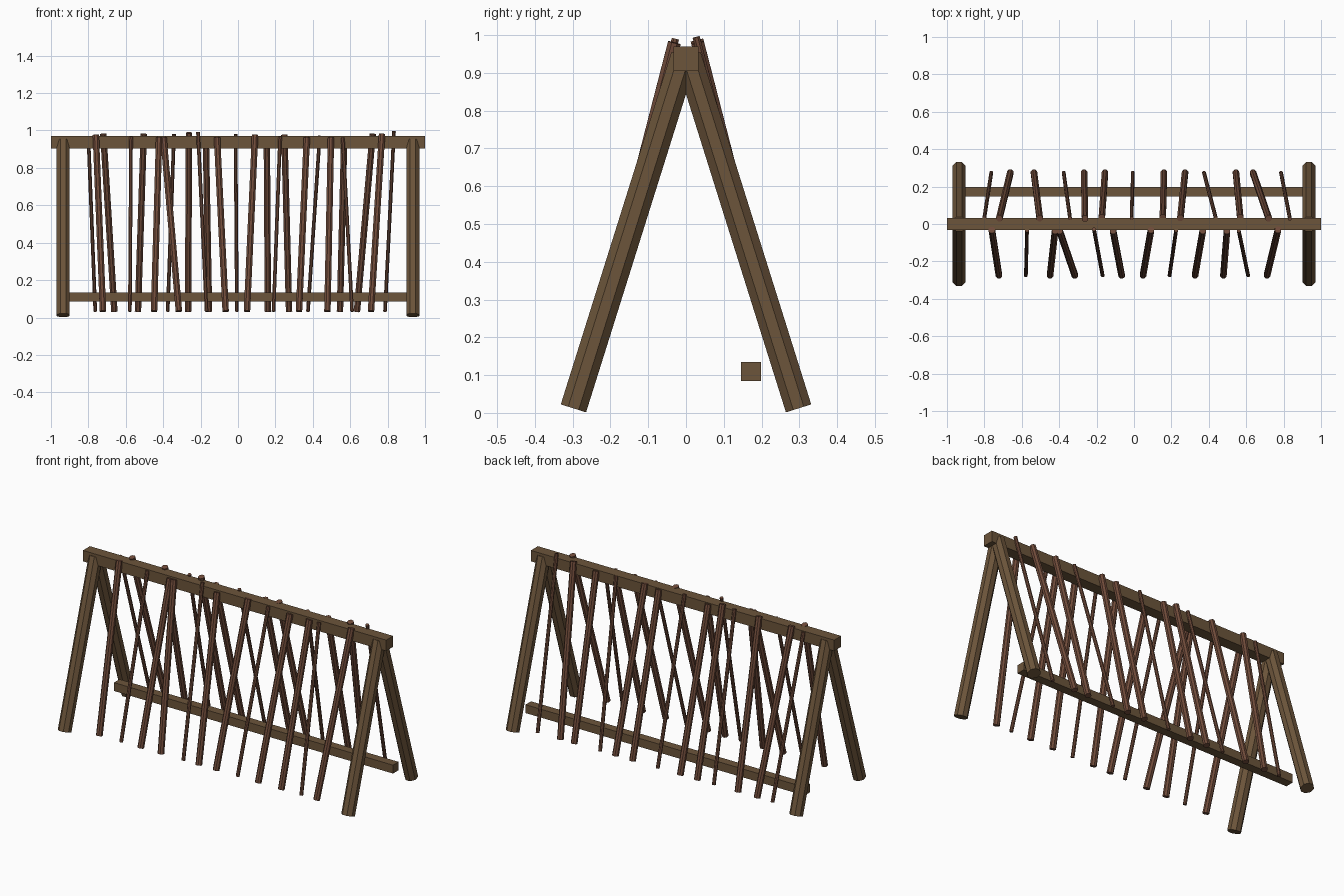
import bpy, math
from mathutils import Vector, Matrix

if "Cube" in bpy.data.objects:
    bpy.data.objects.remove(bpy.data.objects["Cube"])


def material(name, rgb):
    m = bpy.data.materials.new(name)
    m.diffuse_color = (*rgb, 1)
    m.use_nodes = True
    m.node_tree.nodes["Principled BSDF"].inputs["Base Color"].default_value = m.diffuse_color
    return m


TIMBER = material("timber", (0.15, 0.09, 0.043))
STICK = material("stick_wood", (0.16, 0.07, 0.042))


def beam(name, loc, size):
    bpy.ops.mesh.primitive_cube_add(size=1, location=loc)
    ob = bpy.context.object
    ob.name = name
    ob.data.transform(Matrix.Diagonal((*size, 1)))
    ob.data.materials.append(TIMBER)


def pole(name, a, b, r, mat, sides=8):
    a, b = Vector(a), Vector(b)
    d = b - a
    bpy.ops.mesh.primitive_cylinder_add(vertices=sides, radius=r, depth=d.length)
    ob = bpy.context.object
    ob.name = name
    # turn a flat side outward, then lean the pole along its axis
    ob.data.transform(Matrix.Rotation(math.pi / sides, 4, 'Z'))
    ob.rotation_euler = Vector((0, 0, 1)).rotation_difference(d).to_euler()
    ob.location = (a + b) / 2
    ob.data.materials.append(mat)


# Ridge beam and the low rail on the back side
beam("ridge_beam", (0, 0, 0.9375), (2, 0.066, 0.065))
beam("back_rail", (0, 0.172, 0.11), (1.84, 0.052, 0.05))

# A-frame legs at both ends
for sx in (-1, 1):
    for sy, side in ((-1, "front"), (1, "back")):
        pole(f"{side}_leg", (sx * 0.935, sy * 0.298, 0.012),
             (sx * 0.935, sy * 0.005, 0.945), 0.038, TIMBER)

# Leaning sticks: bottom x, top x, top z, thick?
FRONT = [(-.722, -.76, .975, 1), (-.578, -.572, .965, 0), (-.449, -.422, .96, 1),
         (-.316, -.398, .96, 1), (-.168, -.214, .99, 0), (-.066, -.112, .96, 1),
         (.048, .091, .975, 1), (.19, .225, .965, 0), (.326, .368, .96, 1),
         (.478, .497, .96, 1), (.61, .56, .96, 0), (.711, .77, .98, 1)]
BACK = [(-.763, -.8, .965, 0), (-.661, -.72, .98, 1), (-.535, -.504, .98, 1),
        (-.376, -.342, .98, 0), (-.267, -.262, .987, 1), (-.155, -.172, .965, 1),
        (-.006, -.013, .98, 0), (.16, .154, .965, 1), (.273, .248, .975, 1),
        (.374, .437, .97, 0), (.545, .568, .965, 1), (.636, .72, .98, 1),
        (.786, .834, .995, 0)]
for sy, side, rows in ((-1, "front", FRONT), (1, "back", BACK)):
    for x0, x1, z1, thick in rows:
        y1 = 0.275 - 0.258 * (z1 - 0.033)
        pole(f"{side}_stick", (x0, sy * 0.275, 0.033), (x1, sy * y1, z1),
             0.0185 if thick else 0.0105, STICK)
